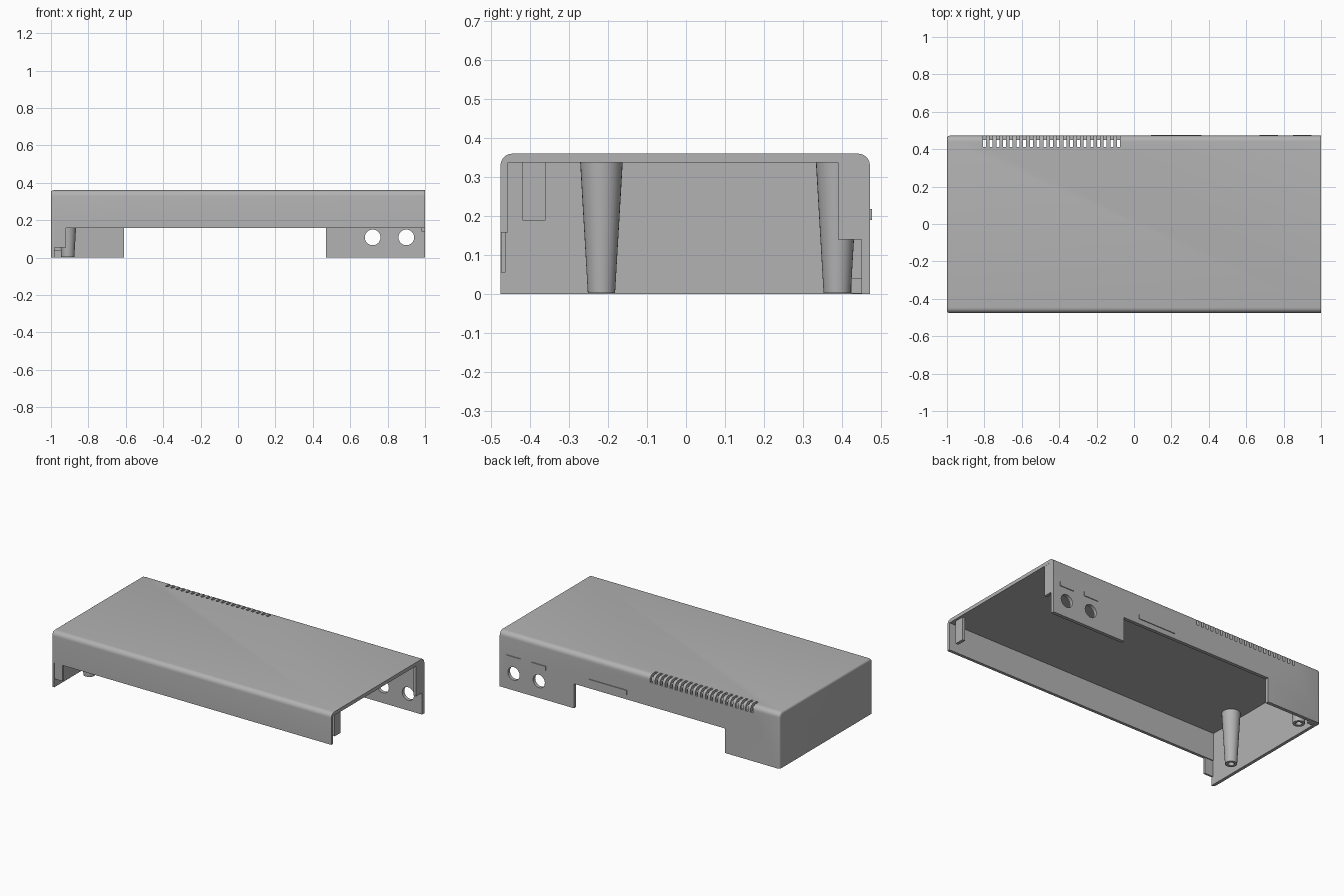
import bpy, bmesh, math
from mathutils import Matrix, Vector

cube = bpy.data.objects.get("Cube")
if cube:
    bpy.data.objects.remove(cube, do_unlink=True)

grey = bpy.data.materials.new("casing_grey")
grey.use_nodes = True
COLOR = (0.45, 0.45, 0.45, 1)
grey.diffuse_color = COLOR
grey.node_tree.nodes["Principled BSDF"].inputs["Base Color"].default_value = COLOR

FRONT, BACK, TOP = -0.476, 0.472, 0.36
IN_FRONT, IN_BACK, IN_TOP, IN_END = -0.457, 0.45, 0.337, -0.98
RIM = 0.158


def finish(name, bm):
    bmesh.ops.recalc_face_normals(bm, faces=bm.faces)
    mesh = bpy.data.meshes.new(name)
    bm.to_mesh(mesh)
    bm.free()
    mesh.materials.append(grey)
    obj = bpy.data.objects.new(name, mesh)
    bpy.context.collection.objects.link(obj)
    return obj


def add_box(bm, x, y, z):
    mid = Vector(((x[0] + x[1]) / 2, (y[0] + y[1]) / 2, (z[0] + z[1]) / 2))
    size = Matrix.Diagonal((x[1] - x[0], y[1] - y[0], z[1] - z[0], 1))
    bmesh.ops.create_cube(bm, size=1, matrix=Matrix.Translation(mid) @ size)


def box(name, *spans):
    bm = bmesh.new()
    add_box(bm, *spans)
    return finish(name, bm)


def cut(target, cutter):
    cutter.hide_render = True
    mod = target.modifiers.new("cut", 'BOOLEAN')
    mod.operation, mod.solver, mod.object = 'DIFFERENCE', 'EXACT', cutter
    bpy.context.view_layer.objects.active = target
    bpy.ops.object.modifier_apply(modifier=mod.name)
    bpy.data.objects.remove(cutter, do_unlink=True)


def smooth(obj):
    bpy.ops.object.select_all(action='DESELECT')
    obj.select_set(True)
    bpy.context.view_layer.objects.active = obj
    bpy.ops.object.shade_smooth_by_angle(angle=math.radians(30))


# Casing block: long top edges rounded, then the closed end softened
bm = bmesh.new()
add_box(bm, (-1, 1), (FRONT, BACK), (0, TOP))
long_edges = [e for e in bm.edges if all(v.co.z > 0.3 for v in e.verts)
              and abs(e.verts[0].co.x - e.verts[1].co.x) > 1]
bmesh.ops.bevel(bm, geom=long_edges, offset=0.03, segments=6, profile=0.5, affect='EDGES')
end_edges = [e for e in bm.edges if all(v.co.x < -0.99 for v in e.verts)
             and any(v.co.z > 0.01 for v in e.verts)]
bmesh.ops.bevel(bm, geom=end_edges, offset=0.014, segments=4, profile=0.5, affect='EDGES')
casing = finish("casing", bm)

# Hollow interior, open below and at the left end
cut(casing, box("interior", (IN_END, 1.2), (IN_FRONT, IN_BACK), (-0.2, IN_TOP)))
# Shortened front wall and the recess in the back wall
cut(casing, box("front_opening", (IN_END, 1.2), (-0.7, IN_FRONT + 0.01), (-0.2, RIM)))
cut(casing, box("back_opening", (-0.61, 0.47), (IN_BACK - 0.01, 0.7), (-0.2, RIM)))

# Round sockets in the back wall
bm = bmesh.new()
for x in (0.72, 0.90):
    turn = Matrix.Translation((x, 0.46, 0.108)) @ Matrix.Rotation(math.pi / 2, 4, 'X')
    bmesh.ops.create_cone(bm, cap_ends=True, segments=32, radius1=0.042,
                          radius2=0.042, depth=0.1, matrix=turn)
cut(casing, finish("socket_holes", bm))

# Row of vent slots across the top rear edge
bm = bmesh.new()
for i in range(21):
    x = -0.8 + i * 0.0359
    add_box(bm, (x - 0.008, x + 0.008), (0.413, 0.6), (0.312, 0.5))
cut(casing, finish("vent_slots", bm))
smooth(casing)


# Tapered hollow screw posts hanging from the lid
def screw_post(name, y):
    profile = [(0.0, 0.05), (0.018, 0.05), (0.018, 0.003), (0.035, 0.003), (0.055, 0.345)]
    bm = bmesh.new()
    verts = [bm.verts.new((r, 0, z)) for r, z in profile]
    edges = [bm.edges.new(pair) for pair in zip(verts, verts[1:])]
    bmesh.ops.spin(bm, geom=verts + edges, cent=(0, 0, 0), axis=(0, 0, 1),
                   angle=2 * math.pi, steps=32)
    bmesh.ops.remove_doubles(bm, verts=bm.verts, dist=0.0001)
    bmesh.ops.translate(bm, verts=bm.verts, vec=(-0.91, y, 0))
    smooth(finish(name, bm))


screw_post("front_screw_post", -0.217)
screw_post("back_screw_post", 0.388)

# Locating tabs and brackets
box("front_tab", (IN_END - 0.005, -0.92), (FRONT + 0.001, -0.463), (0.055, RIM + 0.01))
box("back_corner_block", (IN_END - 0.005, -0.94), (0.425, IN_BACK + 0.005), (0.001, 0.04))
box("front_bracket", (0.965, 0.985), (-0.42, -0.36), (0.188, IN_TOP + 0.005))
box("back_bracket", (0.98, 0.999), (0.39, IN_BACK + 0.005), (0.14, IN_TOP + 0.005))

# Blank raised label plates above the sockets and the recess
for name, x0, x1 in (("recess_label", 0.09, 0.36), ("inner_socket_label", 0.67, 0.77),
                     ("outer_socket_label", 0.85, 0.95)):
    box(name, (x0, x1), (BACK - 0.002, 0.477), (0.19, 0.218))
